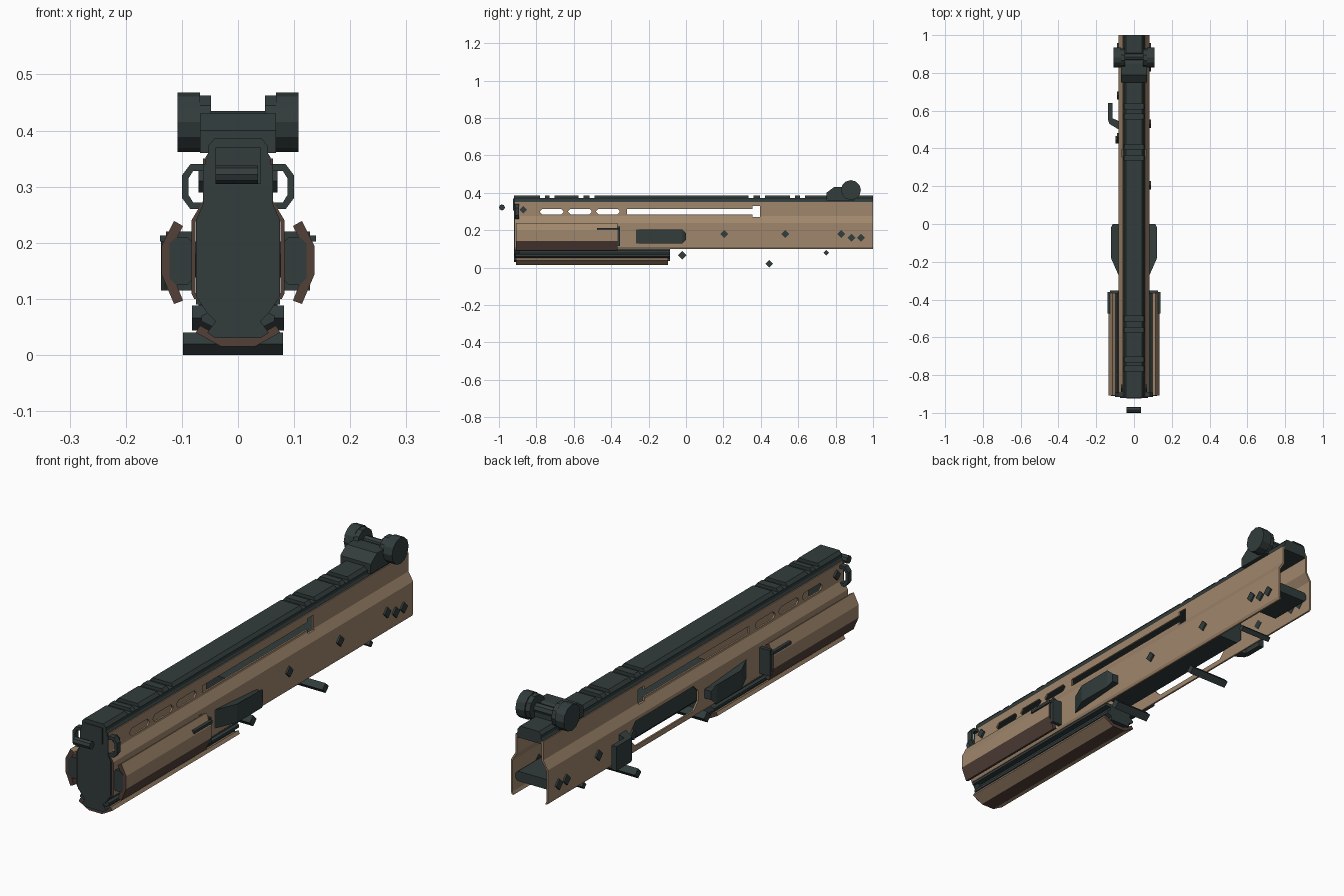
import bpy, bmesh, math

if "Cube" in bpy.data.objects:
    bpy.data.objects.remove(bpy.data.objects["Cube"], do_unlink=True)


def material(name, color):
    mat = bpy.data.materials.new(name)
    mat.use_nodes = True
    mat.diffuse_color = (*color, 1)
    mat.node_tree.nodes["Principled BSDF"].inputs["Base Color"].default_value = (*color, 1)
    return mat


DARK = material("dark gunmetal", (0.032, 0.045, 0.045))
TAN = material("desert tan", (0.35, 0.24, 0.15))
BROWN = material("dark brown", (0.085, 0.05, 0.04))

FRONT, BACK = -0.92, 1.0


def prism(name, points, axis, start, end, mat, second=None, rule=None):
    """Extrude a flat outline along an axis; rule(normal, centre) picks faces for the second material."""
    place = {
        "x": lambda p, d: (d, p[0], p[1]),
        "y": lambda p, d: (p[0], d, p[1]),
        "z": lambda p, d: (p[0], p[1], d),
    }[axis]
    bm = bmesh.new()
    near = [bm.verts.new(place(p, start)) for p in points]
    far = [bm.verts.new(place(p, end)) for p in points]
    bm.faces.new(near)
    bm.faces.new(far)
    count = len(points)
    for i in range(count):
        j = (i + 1) % count
        bm.faces.new((near[i], near[j], far[j], far[i]))
    bmesh.ops.recalc_face_normals(bm, faces=bm.faces)
    bm.normal_update()
    mesh = bpy.data.meshes.new(name)
    if rule:
        for face in bm.faces:
            face.material_index = int(rule(face.normal, face.calc_center_median()))
    bm.to_mesh(mesh)
    bm.free()
    mesh.materials.append(mat)
    if second:
        mesh.materials.append(second)
    obj = bpy.data.objects.new(name, mesh)
    bpy.context.collection.objects.link(obj)
    return obj


def pair(name, points, axis, start, end, mat, **options):
    """Build a part on both sides of the centre plane."""
    made = []
    for side, s in (("left", 1), ("right", -1)):
        pts = points if axis == "x" else [(s * p[0], p[1]) for p in points]
        a, b = (s * start, s * end) if axis == "x" else (start, end)
        made.append(prism(f"{side}_{name}", pts, axis, a, b, mat, **options))
    return made


def symmetric(half):
    return half + [(-x, z) for x, z in reversed(half)]


def rect(u0, u1, v0, v1):
    return [(u0, v0), (u1, v0), (u1, v1), (u0, v1)]


def capsule(u0, u1, v0, v1, c):
    """Rectangle with chamfered corners."""
    return [(u0 + c, v0), (u1 - c, v0), (u1, v0 + c), (u1, v1 - c),
            (u1 - c, v1), (u0 + c, v1), (u0, v1 - c), (u0, v0 + c)]


def polygon(cu, cv, radius, sides):
    step = math.tau / sides
    return [(cu + radius * math.cos(i * step), cv + radius * math.sin(i * step))
            for i in range(sides)]


def cut(obj, cutters):
    """Subtract the cutters for good and remove them."""
    for cutter in cutters:
        cutter.hide_render = True
        mod = obj.modifiers.new("cut", "BOOLEAN")
        mod.operation, mod.solver, mod.object = "DIFFERENCE", "EXACT", cutter
    graph = bpy.context.evaluated_depsgraph_get()
    result = bpy.data.meshes.new_from_object(obj.evaluated_get(graph))
    obj.modifiers.clear()
    obj.data = result


def is_front(normal, centre):
    return normal.y < -0.9


# Receiver walls: open below and behind
wall = [(0.062, 0.35), (0.062, 0.275), (0.083, 0.24), (0.083, 0.11), (0.078, 0.10),
        (0.071, 0.10), (0.076, 0.112), (0.076, 0.237), (0.055, 0.272), (0.055, 0.35)]
walls = pair("receiver_wall", wall, "y", FRONT + 0.005, BACK, TAN, second=BROWN, rule=is_front)

# Vent slots, long handle slot with its end notch, ejection port
cutters = []
for y in (-0.78, -0.63, -0.48):
    cutters.append(prism("vent_cutter", capsule(y, y + 0.125, 0.285, 0.315, 0.012), "x", -0.2, 0.2, TAN))
track = [(-0.315, 0.285), (0.355, 0.285), (0.355, 0.27), (0.395, 0.27),
         (0.395, 0.33), (0.355, 0.33), (0.355, 0.315), (-0.315, 0.315)]
cutters.append(prism("track_cutter", track, "x", -0.2, 0.2, TAN))
port = prism("port_cutter", capsule(0.04, 0.47, 0.125, 0.225, 0.03), "x", -0.2, -0.03, TAN)
cut(walls[0], cutters)
cut(walls[1], cutters + [port])
for cutter in cutters + [port]:
    bpy.data.objects.remove(cutter, do_unlink=True)

# Bolt inside, and the rear block
prism("bolt_carrier", capsule(-0.07, 0.07, 0.13, 0.25, 0.02), "y", -0.1, 0.58, DARK)
prism("rear_block", capsule(-0.075, 0.075, 0.15, 0.19, 0.01), "y", 0.8, 0.98, DARK)

# Top rail with cross notches
prism("rail_base", symmetric([(0.058, 0.338), (0.058, 0.352), (0.053, 0.36), (0.053, 0.373)]),
      "y", FRONT, BACK, DARK)
notches = [-0.78, -0.73, -0.575, -0.515, 0.335, 0.395, 0.555, 0.61]
start = FRONT
for notch in notches + [BACK]:
    prism("rail_top", symmetric([(0.053, 0.373), (0.042, 0.386)]), "y", start, notch, DARK)
    start = notch + 0.027

# Front plate with rail foot and sling loops
plate = [(0.062, 0.34), (0.062, 0.27), (0.075, 0.24), (0.075, 0.105), (0.055, 0.075),
         (0.04, 0.06), (0.055, 0.04), (0.04, 0.03)]
prism("front_plate", symmetric(plate), "y", FRONT, FRONT + 0.03, DARK)
prism("rail_foot", rect(-0.04, 0.04, 0.305, 0.37), "y", FRONT - 0.004, FRONT + 0.01, DARK)
loop = [(0.06, 0.34), (0.085, 0.34), (0.10, 0.32), (0.10, 0.28), (0.085, 0.26), (0.06, 0.26),
        (0.06, 0.272), (0.08, 0.272), (0.088, 0.285), (0.088, 0.315), (0.08, 0.328), (0.06, 0.328)]
pair("sling_loop", loop, "y", FRONT + 0.005, FRONT + 0.028, DARK)

# Side rails, curved side panels and their end stops
pair("side_rail", capsule(0.078, 0.122, 0.125, 0.21, 0.012), "y", FRONT + 0.01, -0.36, DARK)
panel = [(0.114, 0.239), (0.136, 0.195), (0.136, 0.143), (0.114, 0.091),
         (0.098, 0.097), (0.118, 0.148), (0.118, 0.19), (0.098, 0.23)]
pair("side_panel", panel, "y", FRONT + 0.012, -0.365, TAN, second=BROWN,
     rule=lambda n, c: abs(n.y) > 0.9 or c.z < 0.13)
pair("panel_stop", rect(0.08, 0.128, 0.115, 0.22), "y", -0.368, -0.352, DARK)
pair("panel_bar", rect(-0.475, -0.36, 0.202, 0.213), "x", 0.12, 0.139, DARK)

# Lower rail and curved lower panel
prism("lower_deck", rect(-0.075, 0.075, 0.09, 0.104), "y", FRONT + 0.005, -0.085, DARK)
lower = [(0.05, 0.10), (0.05, 0.078), (0.065, 0.07), (0.065, 0.06), (0.045, 0.05), (0.045, 0.035)]
prism("lower_rail", symmetric(lower), "y", FRONT + 0.005, -0.085, DARK)
under = [(0.068, 0.053), (0.075, 0.04), (0.03, 0.015)]
inner = [(-0.027, 0.03), (-0.068, 0.053)]
tray = under + [(-x, z) for x, z in reversed(under)] + [(-x, z) for x, z in inner[:1]]
tray = under + [(-0.03, 0.015), (-0.075, 0.04), (-0.068, 0.053), (-0.027, 0.03), (0.027, 0.03)]
prism("lower_panel", tray, "y", FRONT + 0.01, -0.095, TAN, second=BROWN,
      rule=lambda n, c: abs(n.y) > 0.9 or n.z < -0.95)

# Tapered side stops: outline from above, trimmed at the rear corners
wedge = [(0.078, -0.28), (0.122, -0.18), (0.122, -0.02), (0.112, 0.0), (0.078, 0.0)]
grips = pair("side_stop", wedge, "z", 0.13, 0.205, DARK)
for grip in grips:
    for v in grip.data.vertices:
        if v.co.y > -0.01:
            v.co.z += 0.02 if v.co.z < 0.16 else -0.02

# Deflector block on the ejection side
deflector = [(-0.08, 0.5), (-0.13, 0.53), (-0.137, 0.55), (-0.137, 0.64),
             (-0.115, 0.64), (-0.115, 0.56), (-0.08, 0.545)]
prism("deflector", deflector, "z", 0.115, 0.212, DARK)

# Wall pins
for y, z in ((0.205, 0.18), (0.53, 0.18), (0.83, 0.18), (0.885, 0.16), (0.935, 0.16)):
    prism("left_wall_pin", polygon(y, z, 0.022, 4), "x", 0.075, 0.09, DARK)
for y, z in ((0.46, 0.18), (0.68, 0.18), (0.885, 0.16), (0.935, 0.16)):
    prism("right_wall_pin", polygon(y, z, 0.022, 4), "x", -0.09, -0.075, DARK)
pair("front_pin", polygon(-0.87, 0.31, 0.02, 4), "x", 0.055, 0.07, DARK)

# Loose cross pins
prism("hinge_pin", polygon(-0.02, 0.066, 0.022, 4), "x", -0.082, 0.082, DARK)
prism("trigger_pin", polygon(0.445, 0.02, 0.02, 4), "x", -0.098, 0.08, DARK)
prism("rear_pin", polygon(0.75, 0.08, 0.014, 4), "x", -0.07, 0.07, DARK)
prism("nose_pin", polygon(-0.984, 0.322, 0.016, 8), "x", -0.04, 0.036, DARK)

# Rear sight: base, axle, thin discs and knobs
base = [(0.75, 0.36), (0.75, 0.40), (0.79, 0.43), (0.85, 0.43), (0.9, 0.41), (0.9, 0.36)]
prism("sight_base", base, "x", -0.068, 0.068, DARK)
prism("sight_axle", polygon(0.885, 0.415, 0.02, 8), "x", -0.07, 0.07, DARK)
pair("sight_disc", polygon(0.88, 0.415, 0.05, 10), "x", 0.048, 0.07, DARK)
pair("sight_knob", polygon(0.882, 0.415, 0.053, 12), "x", 0.068, 0.108, DARK)
